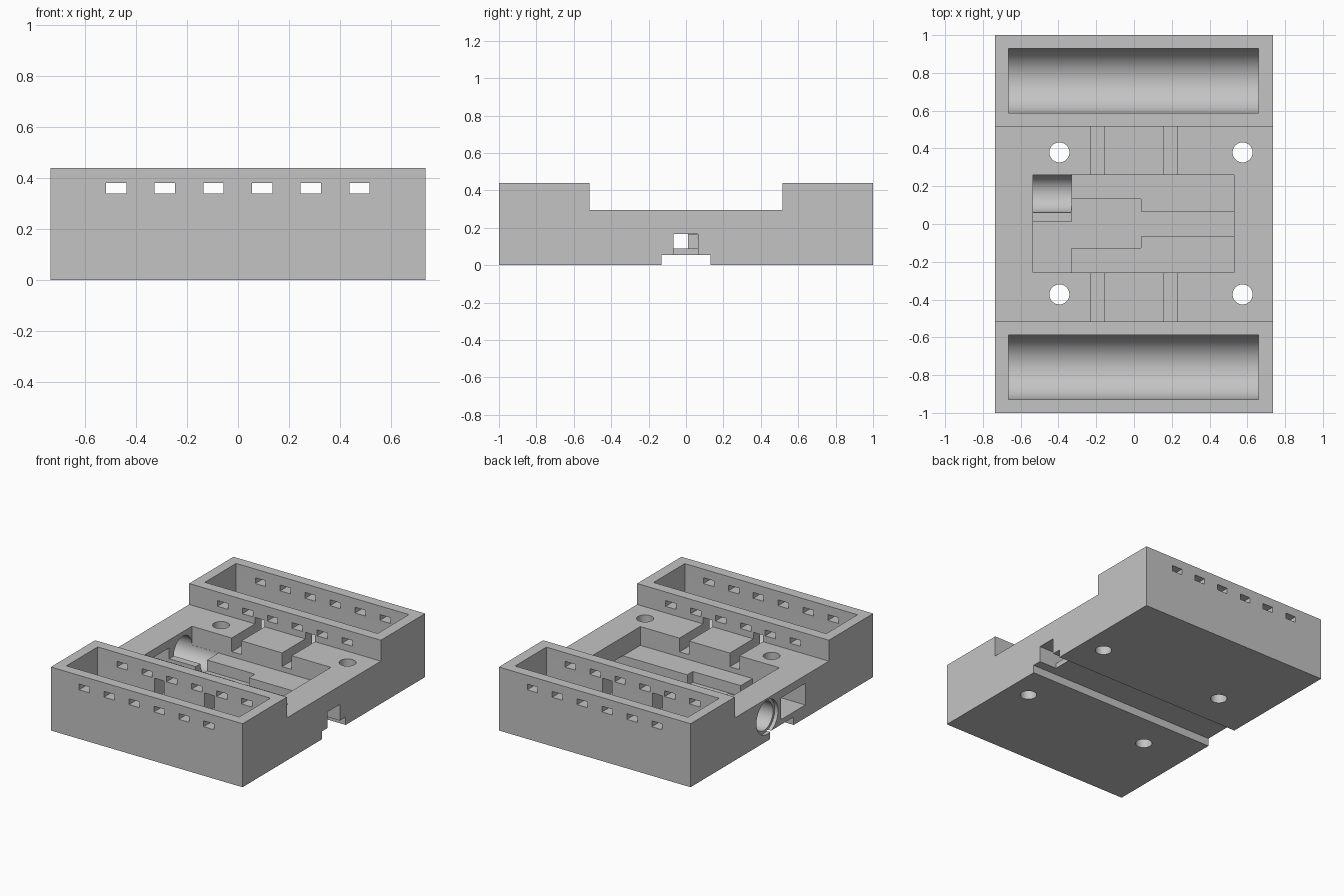
import bpy, bmesh, math
from mathutils import Matrix, Vector

cube = bpy.data.objects.get("Cube")
if cube:
    bpy.data.objects.remove(cube, do_unlink=True)

gray = bpy.data.materials.new("plain_gray")
gray.use_nodes = True
color = (0.55, 0.55, 0.55, 1)
gray.diffuse_color = color
gray.node_tree.nodes["Principled BSDF"].inputs["Base Color"].default_value = color


def add_object(name, bm):
    bmesh.ops.recalc_face_normals(bm, faces=bm.faces)
    mesh = bpy.data.meshes.new(name)
    bm.to_mesh(mesh)
    bm.free()
    obj = bpy.data.objects.new(name, mesh)
    bpy.context.collection.objects.link(obj)
    mesh.materials.append(gray)
    return obj


def prism(name, profile, x0, x1):
    """Extrude a (y, z) profile along x."""
    bm = bmesh.new()
    face = bm.faces.new([bm.verts.new((x0, y, z)) for y, z in profile])
    out = bmesh.ops.extrude_face_region(bm, geom=[face])
    verts = [v for v in out["geom"] if isinstance(v, bmesh.types.BMVert)]
    bmesh.ops.translate(bm, vec=(x1 - x0, 0, 0), verts=verts)
    return add_object(name, bm)


def cut(cutter):
    """Subtract a cutter from the body and discard it."""
    mod = body.modifiers.new("cut", "BOOLEAN")
    mod.operation = "DIFFERENCE"
    mod.solver = "EXACT"
    mod.object = cutter
    bpy.context.view_layer.objects.active = body
    bpy.ops.object.modifier_apply(modifier=mod.name)
    bpy.data.objects.remove(cutter, do_unlink=True)


def cut_box(x0, x1, y0, y1, z0, z1):
    cut(prism("box_cutter", [(y0, z0), (y1, z0), (y1, z1), (y0, z1)], x0, x1))


def cut_cylinder(center, radius, length, axis):
    bm = bmesh.new()
    turn = Vector((0, 0, 1)).rotation_difference(Vector(axis)).to_matrix().to_4x4()
    bmesh.ops.create_cone(bm, cap_ends=True, segments=64, radius1=radius, radius2=radius,
                          depth=length, matrix=Matrix.Translation(center) @ turn)
    cut(add_object("round_cutter", bm))


TOP, DECK, LEDGE, FLOOR = 0.44, 0.295, 0.165, 0.09
ABOVE = 0.6

# Body with raised sides and a channel underneath
half = [(0.13, 0.055), (0.13, 0), (1, 0), (1, TOP), (0.515, TOP), (0.515, DECK)]
body = prism("holder_body", half + [(-y, z) for y, z in reversed(half)], -0.735, 0.735)

# Round-bottomed troughs
for side in (-1, 1):
    arc = [math.pi * (1 + i / 48) for i in range(49)]
    trough = [(side * 0.758 + 0.171 * math.cos(a), 0.22 + 0.171 * math.sin(a)) for a in arc]
    trough += [(side * 0.758 + 0.171, ABOVE), (side * 0.758 - 0.171, ABOVE)]
    cut(prism("trough_cutter", trough, -0.665, 0.66))

# Central pocket, its deeper parts and the slot to the +x side
cut_box(-0.535, 0.53, -0.257, 0.26, LEDGE, ABOVE)
cut_box(-0.535, -0.33, -0.257, 0.01, FLOOR, 0.25)
cut_box(-0.331, 0.037, -0.128, 0.132, FLOOR, 0.25)
cut_box(0.03, 0.7, -0.067, 0.065, FLOOR, LEDGE + 0.001)
cut_box(0.6, 0.8, -0.067, 0.065, 0.03, LEDGE + 0.001)

# Openings on the -x side
cut_box(-0.8, -0.53, -0.257, 0.01, FLOOR, 0.24)
cut_cylinder((-0.58, 0.16, LEDGE), 0.099, 0.5, (1, 0, 0))
cut_cylinder((-0.76, 0.16, LEDGE), 0.118, 0.1, (1, 0, 0))

# Wire slots from the pocket into the troughs
for x in (-0.193, 0.193):
    for side in (-1, 1):
        inner, outer = sorted((side * 0.25, side * 0.62))
        cut_box(x - 0.037, x + 0.037, inner, outer, 0.2, 0.34)

# Row of tie openings through all the trough walls
for i in range(6):
    x = -0.478 + i * 0.191
    cut_box(x - 0.04, x + 0.04, -1.1, 1.1, 0.34, 0.38)

# Screw holes
for x in (-0.395, 0.575):
    for y in (-0.373, 0.379):
        cut_cylinder((x, y, 0.2), 0.053, 0.6, (0, 0, 1))

bpy.ops.object.select_all(action="DESELECT")
body.select_set(True)
bpy.context.view_layer.objects.active = body
bpy.ops.object.shade_smooth_by_angle(angle=math.radians(30))
